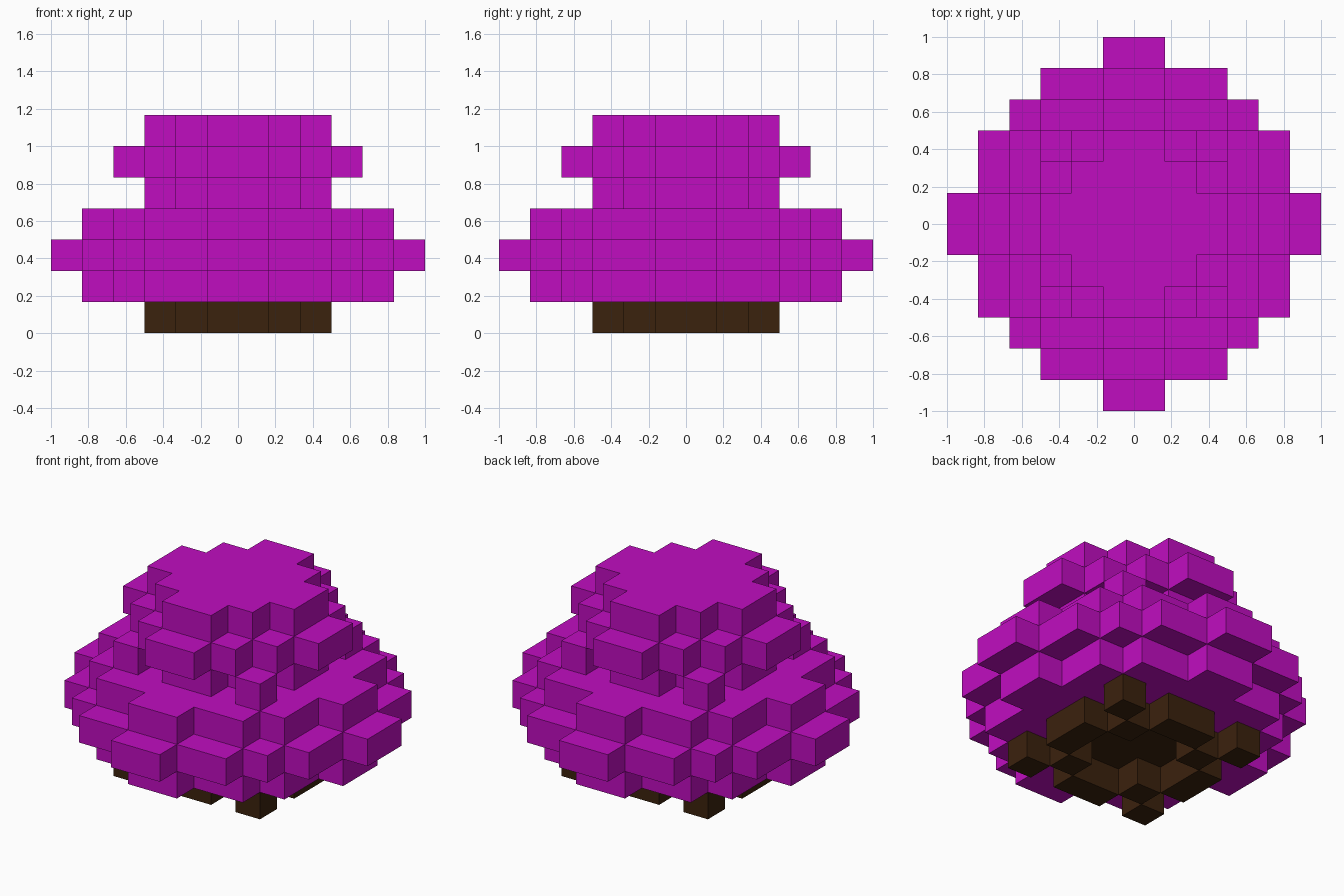
import bpy
import bmesh
from mathutils import Vector

if "Cube" in bpy.data.objects:
    bpy.data.objects.remove(bpy.data.objects["Cube"], do_unlink=True)

UNIT = 1 / 6  # edge of one block


def material(name, color):
    m = bpy.data.materials.new(name)
    m.use_nodes = True
    m.diffuse_color = color
    m.node_tree.nodes["Principled BSDF"].inputs["Base Color"].default_value = color
    return m


def quadrant(widths):
    """Cells of one quarter, given the run length of each row outward."""
    return {(i, j) for j, w in enumerate(widths) for i in range(w)}


def layer(quarter, z):
    """Mirror a quarter to all four sides at block height z."""
    return {(x, y, z) for i, j in quarter
            for x in (i, -1 - i) for y in (j, -1 - j)}


def build(name, cells, solid, mat):
    """Outer faces of a group of blocks, skipping those against other blocks."""
    bm = bmesh.new()
    for cell in sorted(cells):
        centre = Vector(cell) + Vector((0.5, 0.5, 0.5))
        for axis in range(3):
            for side in (-1, 1):
                n = Vector((0, 0, 0))
                n[axis] = side
                if tuple(int(c + d) for c, d in zip(cell, n)) in solid:
                    continue
                u = Vector((0, 0, 0))
                u[(axis + 1) % 3] = 1
                v = n.cross(u)
                ring = [n + u + v, n - u + v, n - u - v, n + u - v]
                bm.faces.new([bm.verts.new((centre + p / 2) * UNIT) for p in ring])
    bmesh.ops.remove_doubles(bm, verts=bm.verts[:], dist=UNIT / 100)
    bm.normal_update()
    mesh = bpy.data.meshes.new(name)
    bm.to_mesh(mesh)
    bm.free()
    mesh.materials.append(mat)
    obj = bpy.data.objects.new(name, mesh)
    bpy.context.collection.objects.link(obj)


# Layer outlines
star = quadrant([3, 2, 1])
core = quadrant([2, 1])
star_with_corners = star | {(2, 2)}
wide = quadrant([5, 4, 4, 3, 1])
rim = quadrant([6, 5, 5, 4, 3, 1])

# Base ring with a shallow recess closed by the core above it
base = layer(star_with_corners - core, 0) | layer(core, 1)

# Lower foliage bulges at its middle layer
lower = layer(wide - core, 1) | layer(rim, 2) | layer(wide, 3)

# Upper foliage repeats the bulge at a smaller size
upper = (layer(star_with_corners, 4) | layer(quadrant([4, 3, 2, 1]), 5)
         | layer(star, 6))

solid = base | lower | upper
magenta = material("magenta", (0.53, 0.004, 0.53, 1))
brown = material("dark brown", (0.044, 0.016, 0.004, 1))

build("base", base, solid, brown)
build("lower_foliage", lower, solid, magenta)
build("upper_foliage", upper, solid, magenta)
